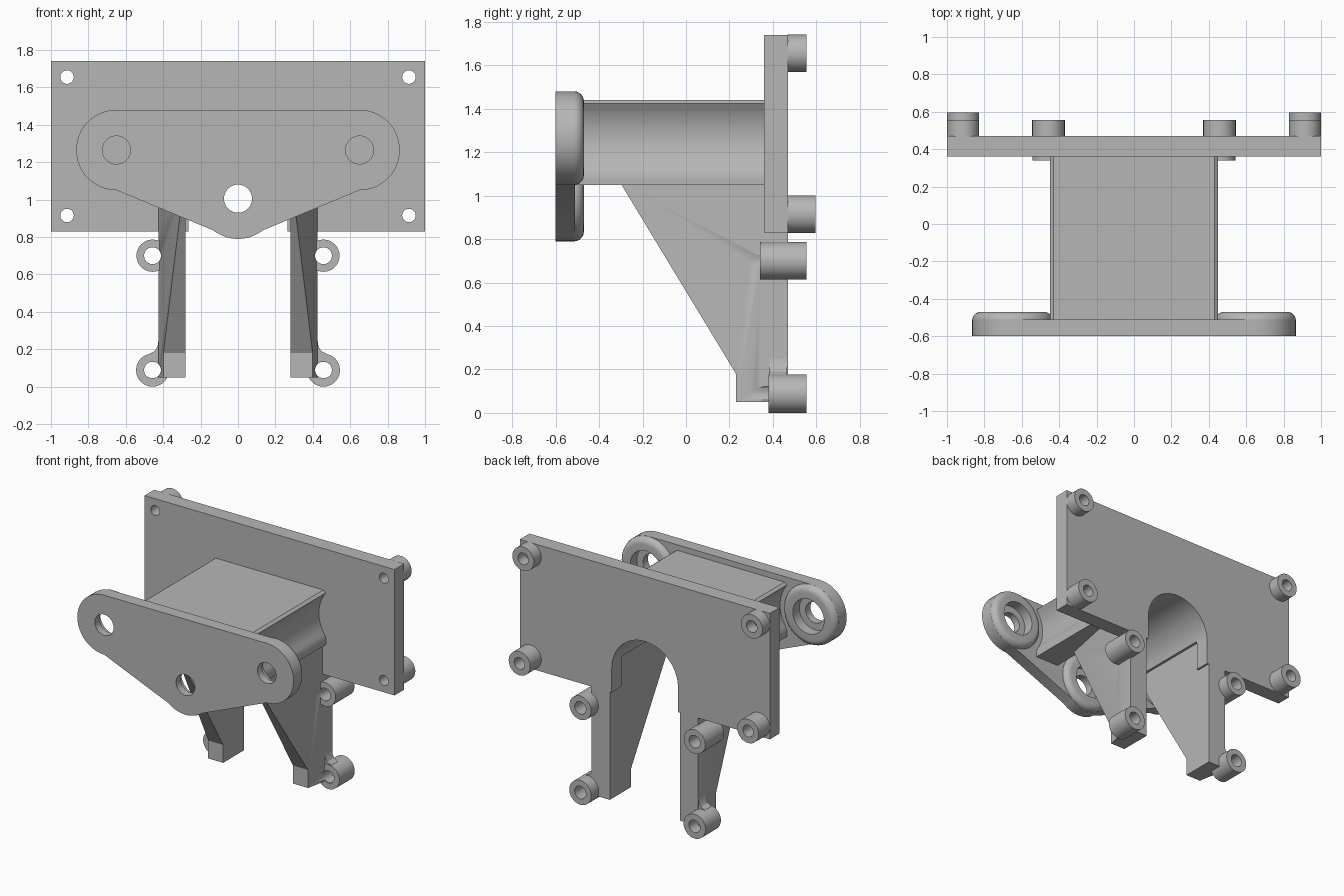
import bpy, bmesh
from math import cos, sin, pi, sqrt, radians

if "Cube" in bpy.data.objects:
    bpy.data.objects.remove(bpy.data.objects["Cube"])

grey = bpy.data.materials.new("plain grey")
grey.use_nodes = True
grey.diffuse_color = (0.47, 0.47, 0.47, 1)
grey.node_tree.nodes["Principled BSDF"].inputs["Base Color"].default_value = (0.47, 0.47, 0.47, 1)


def finish(bm, name):
    bmesh.ops.recalc_face_normals(bm, faces=bm.faces)
    mesh = bpy.data.meshes.new(name)
    bm.to_mesh(mesh)
    bm.free()
    mesh.materials.append(grey)
    obj = bpy.data.objects.new(name, mesh)
    bpy.context.collection.objects.link(obj)
    return obj


def prism(name, outline, y0, y1):
    """Extrude an (x, z) outline from y0 to y1."""
    bm = bmesh.new()
    face = bm.faces.new([bm.verts.new((x, y0, z)) for x, z in outline])
    moved = bmesh.ops.extrude_face_region(bm, geom=[face])["geom"]
    bmesh.ops.translate(bm, vec=(0, y1 - y0, 0),
                        verts=[v for v in moved if isinstance(v, bmesh.types.BMVert)])
    return finish(bm, name)


def arc(cx, cz, r, start, end, n=24):
    return [(cx + r * cos(radians(start + (end - start) * i / n)),
             cz + r * sin(radians(start + (end - start) * i / n))) for i in range(n + 1)]


def disc(name, x, z, r, y0, y1):
    return prism(name, arc(x, z, r, 0, 360, 48)[:-1], y0, y1)


def ring(name, x, z, profile, n=48):
    """Revolve a closed (radius, y) profile about a y-axis through (x, z)."""
    bm = bmesh.new()
    loops = [[bm.verts.new((x + r * cos(2 * pi * i / n), y, z + r * sin(2 * pi * i / n)))
              for r, y in profile] for i in range(n)]
    m = len(profile)
    for i in range(n):
        a, b = loops[i], loops[(i + 1) % n]
        for j in range(m):
            k = (j + 1) % m
            bm.faces.new((a[j], a[k], b[k], b[j]))
    return finish(bm, name)


def tube(name, x, z, r, hole, y0, y1):
    return ring(name, x, z, [(hole, y0), (r, y0), (r, y1), (hole, y1)])


def activate(obj):
    bpy.ops.object.select_all(action='DESELECT')
    obj.select_set(True)
    bpy.context.view_layer.objects.active = obj


def cut(obj, cutters):
    for cutter in cutters:
        cutter.hide_render = True
        mod = obj.modifiers.new("hole", 'BOOLEAN')
        mod.operation = 'DIFFERENCE'
        mod.solver = 'EXACT'
        mod.object = cutter
        activate(obj)
        bpy.ops.object.modifier_apply(modifier=mod.name)
        bpy.data.objects.remove(cutter)


parts = []
axis_z = 1.005       # centre of the arch and of the lower flange hole
pivot_x, pivot_z = 0.65, 1.265
arch_r = 0.265

# Back plate with arched cut-out and corner holes
arch = arc(0, axis_z, arch_r, 180, 0, 32)
plate = prism("back_plate", [(-1, 1.74), (-1, 0.83), (-arch_r, 0.83)] + arch +
              [(arch_r, 0.83), (1, 0.83), (1, 1.74)], 0.36, 0.47)
corners = [(sx * 0.914, z, y) for sx in (-1, 1) for z, y in ((0.915, 0.597), (1.655, 0.555))]
cut(plate, [disc("cutter", x, z, 0.036, 0.2, 0.7) for x, z, y in corners])
parts.append(plate)
for x, z, y in corners:
    parts.append(tube("plate_boss", x, z, 0.086, 0.042, 0.468, y))

# Hollow central block, its sides scooped around the two pivots
side = []
for i in range(17):
    z = 1.05 + 0.375 * i / 16
    side.append((min(0.45, pivot_x - sqrt(0.255 ** 2 - (z - pivot_z) ** 2)), z))
side.append((0.43, 1.44))
inner = [p for p in arch if p[1] > 1.05]
block = prism("central_block", side + [(-x, z) for x, z in reversed(side)] +
              [(-0.262, 1.05)] + inner + [(0.262, 1.05)], -0.515, 0.365)
parts.append(block)

# Front flange with three holes
right = arc(pivot_x, pivot_z, 0.215, -90, 90)
flange = prism("front_flange", arc(0, axis_z, 0.215, -128, -52) + right +
               [(-x, z) for x, z in reversed(right)], -0.6, -0.51)
pivots = [(-pivot_x, pivot_z), (pivot_x, pivot_z), (0, axis_z)]
for x, z in pivots:
    cut(flange, [disc("cutter", x, z, 0.075, -0.7, -0.4),
                 disc("cutter", x, z, 0.125, -0.545, -0.4)])
parts.append(flange)

# Rounded rims behind the flange holes
for x, z in pivots:
    rounded = [(0.17 + 0.045 * cos(a * pi / 12), -0.515 + 0.045 * sin(a * pi / 12))
               for a in range(7)]
    parts.append(ring("flange_rim", x, z, [(0.125, -0.53), (0.215, -0.53)] + rounded +
                      [(0.125, -0.47)]))

# Legs: wedge-shaped side profile, thinning toward the front on the outside
leg_profile = [(0.47, 0.05), (0.23, 0.05), (0.23, 0.18), (-0.3, 1.055),
               (0.36, 1.055), (0.36, 0.84), (0.47, 0.84)]
for s in (-1, 1):
    bm = bmesh.new()
    walls = []
    for outer in (False, True):
        walls.append([bm.verts.new((s * (0.425 - 0.2 * max(0, 0.36 - y) if outer else 0.28), y, z))
                      for y, z in leg_profile + [(0.36, 0.05)]])
    n = len(leg_profile)
    a, b = walls
    bm.faces.new(a[:n])
    bm.faces.new([b[i] for i in (7, 1, 2, 3, 4, 5)])
    bm.faces.new([b[i] for i in (0, 7, 5, 6)])
    bm.faces.new((a[0], a[1], b[1], b[7], b[0]))
    for i in range(1, n):
        j = (i + 1) % n
        bm.faces.new((a[i], a[j], b[j], b[i]))
    bmesh.ops.delete(bm, geom=[a[7]], context='VERTS')
    leg = finish(bm, "leg")

    # Ears on the outer side of each leg
    web = prism("ear_web", [(s * x, z) for x, z in
                ((0.40, 0.05), (0.46, 0.01), (0.50, 0.09), (0.475, 0.175),
                 (0.445, 0.19), (0.43, 0.215), (0.425, 0.25), (0.40, 0.25))], 0.385, 0.465)
    x = s * 0.457
    for part in (leg, web):
        cut(part, [disc("cutter", x, z, 0.045, 0.0, 0.7)
                   for z in ((0.70, 0.09) if part is leg else (0.09,))])
        parts.append(part)
    parts.append(tube("upper_ear", x, 0.70, 0.086, 0.045, 0.34, 0.555))
    parts.append(tube("lower_ear", x, 0.088, 0.088, 0.045, 0.38, 0.555))

for obj in parts:
    activate(obj)
    bpy.ops.object.shade_smooth_by_angle(angle=radians(30))
